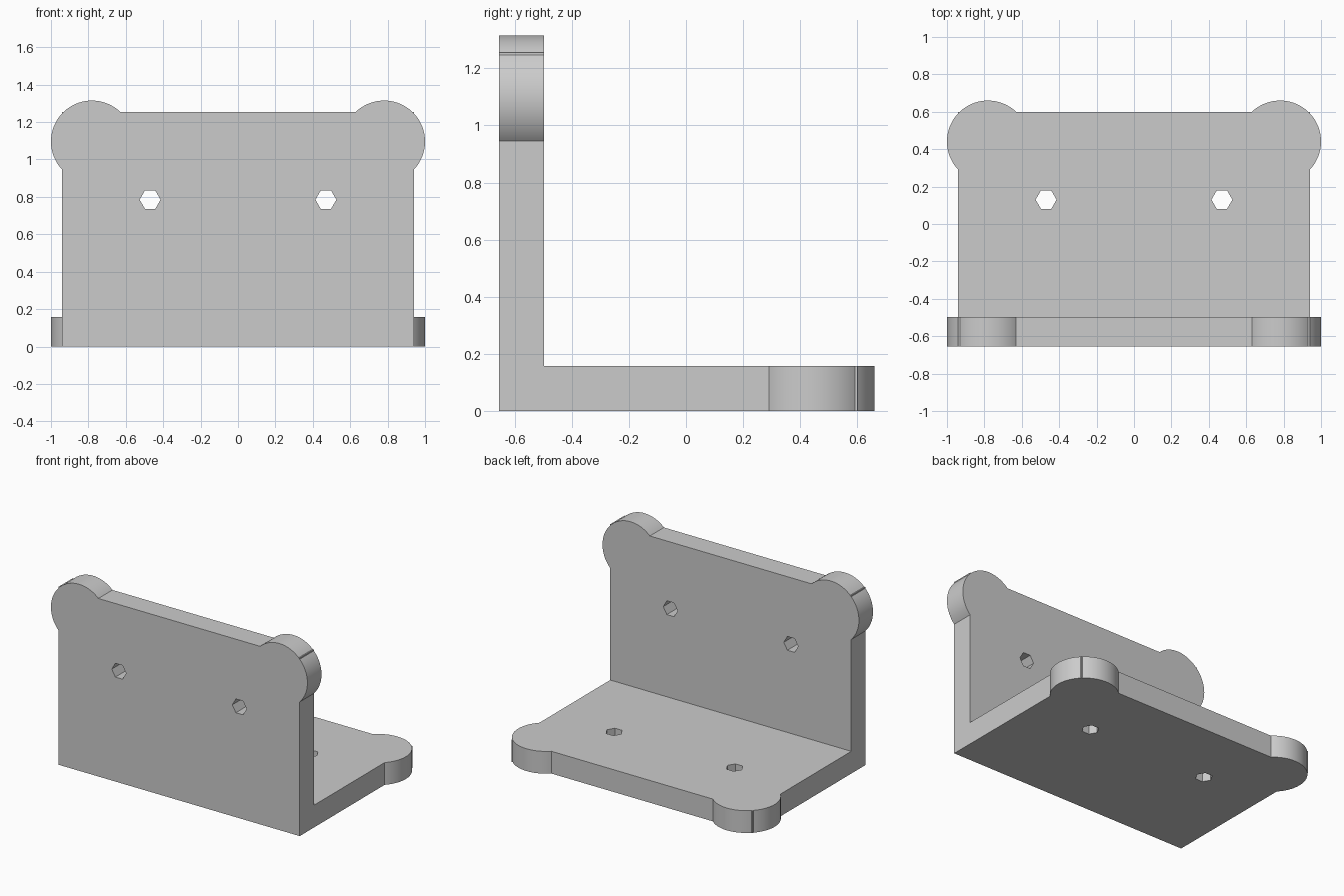
import bpy, bmesh, math
from math import sin, cos, radians, pi

default = bpy.data.objects.get("Cube")
if default:
    bpy.data.objects.remove(default)

HALF_W = 0.94       # half width of the plates
LENGTH = 1.255      # size of each leg of the bracket
THICK = 0.157
FRONT = -0.655
INSET = 0.159       # ear centre, measured in from the plate corner
EAR_R = 0.219
HOLE_X, HOLE_AT, HOLE_R = 0.47, 0.785, 0.056

grey = bpy.data.materials.new("plain grey")
grey.use_nodes = True
colour = (0.6, 0.6, 0.6, 1)
grey.diffuse_color = colour
grey.node_tree.nodes["Principled BSDF"].inputs["Base Color"].default_value = colour


def prism(name, outline, place, lo, hi):
    """Extrude a flat outline between two depths; place maps (u, v, depth) to 3D."""
    bm = bmesh.new()
    ends = [[bm.verts.new(place(u, v, d)) for u, v in outline] for d in (lo, hi)]
    for ring in ends:
        bm.faces.new(ring)
    n = len(outline)
    for i in range(n):
        j = (i + 1) % n
        bm.faces.new((ends[0][i], ends[0][j], ends[1][j], ends[1][i]))
    bmesh.ops.recalc_face_normals(bm, faces=bm.faces)
    mesh = bpy.data.meshes.new(name)
    bm.to_mesh(mesh)
    bm.free()
    mesh.materials.append(grey)
    obj = bpy.data.objects.new(name, mesh)
    bpy.context.collection.objects.link(obj)
    return obj


def upright(u, v, d):
    return (u, FRONT + d, v)


def lying(u, v, d):
    return (u, FRONT + v, d)


def plate_outline(start):
    """Plate with a round ear bulging out of each far corner."""
    half = math.acos(INSET / EAR_R)
    cu, cv = HALF_W - INSET, LENGTH - INSET

    def arc(middle, steps=24):
        angles = [middle - half + 2 * half * i / steps for i in range(steps + 1)]
        return [(cu + EAR_R * cos(a), cv + EAR_R * sin(a)) for a in angles]

    right = [(HALF_W, start)] + arc(0) + [(HALF_W, LENGTH)] + arc(pi / 2)
    return right + [(-u, v) for u, v in reversed(right)]


def boolean(target, other, operation):
    mod = target.modifiers.new(operation.lower(), "BOOLEAN")
    mod.operation = operation
    mod.solver = "EXACT"
    mod.object = other
    bpy.context.view_layer.objects.active = target
    bpy.ops.object.modifier_apply(modifier=mod.name)
    bpy.data.objects.remove(other)


# Two plates joined at a right angle
bracket = prism("angle_bracket", plate_outline(0), upright, 0, THICK)
base = prism("base_plate", plate_outline(THICK), lying, 0, THICK)
boolean(bracket, base, "UNION")

# Hexagonal screw holes through both plates
for place in (upright, lying):
    for side in (-1, 1):
        hexagon = [(side * HOLE_X + HOLE_R * cos(k * pi / 3),
                    HOLE_AT + HOLE_R * sin(k * pi / 3)) for k in range(6)]
        cutter = prism("hole_cutter", hexagon, place, -0.1, THICK + 0.1)
        cutter.hide_render = True
        boolean(bracket, cutter, "DIFFERENCE")

# Merge the seam away, then smooth only the ears
bm = bmesh.new()
bm.from_mesh(bracket.data)
bmesh.ops.remove_doubles(bm, verts=bm.verts, dist=0.0002)
bmesh.ops.dissolve_limit(bm, angle_limit=radians(0.5), verts=bm.verts, edges=bm.edges)
bm.to_mesh(bracket.data)
bm.free()
bpy.ops.object.select_all(action="DESELECT")
bracket.select_set(True)
bpy.context.view_layer.objects.active = bracket
bpy.ops.object.shade_smooth_by_angle(angle=radians(25))
